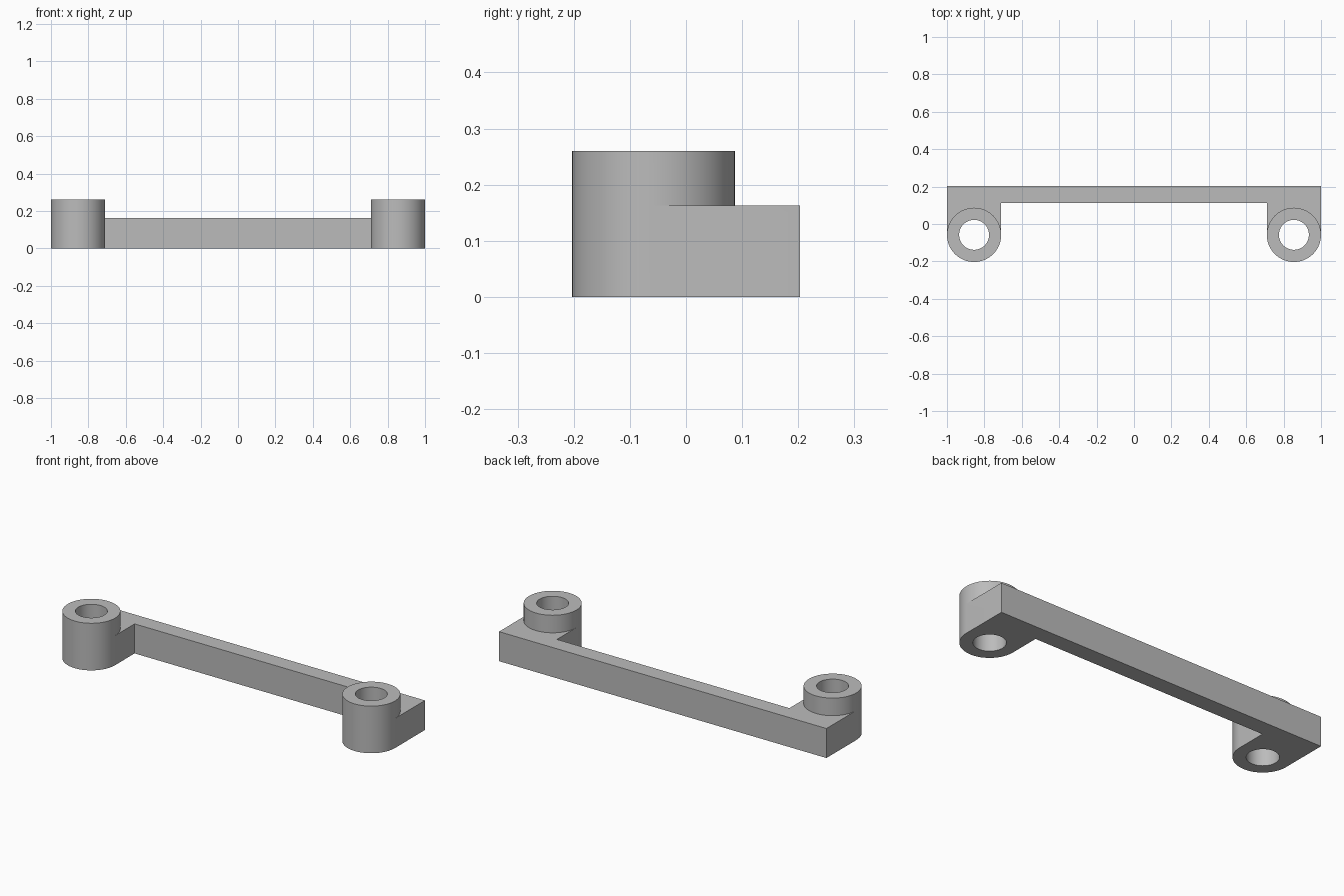
import bpy
import bmesh
from math import pi, cos, sin, radians

cube = bpy.data.objects.get("Cube")
if cube:
    bpy.data.objects.remove(cube)

# Main dimensions
BOSS_X, BOSS_Y = 0.855, -0.058
BOSS_R, BORE_R = 0.145, 0.08
BACK, BAR_FRONT = 0.203, 0.112
PLATE_H, BOSS_H = 0.163, 0.26
STEPS = 64


def arc(cx, radius, start, end, steps):
    return [(cx + radius * cos(start + (end - start) * i / steps),
             BOSS_Y + radius * sin(start + (end - start) * i / steps))
            for i in range(steps + 1)]


def circle(cx, radius):
    return arc(cx, radius, 0, 2 * pi, STEPS)[:-1]


def plate_outline(end):
    """U-shaped bracket; its tips follow the boss circle from pi to end."""
    left = arc(-BOSS_X, BOSS_R, pi, end, STEPS // 2)
    right = arc(BOSS_X, BOSS_R, pi, end, STEPS // 2)
    return ([(1, BACK), (-1, BACK)] + left +
            [(BOSS_R - BOSS_X, BAR_FRONT), (BOSS_X - BOSS_R, BAR_FRONT)] + right)


def wall(bm, loop, low, high):
    bottom = [bm.verts.new((x, y, low)) for x, y in loop]
    top = [bm.verts.new((x, y, high)) for x, y in loop]
    for i in range(len(loop)):
        j = (i + 1) % len(loop)
        bm.faces.new((bottom[i], bottom[j], top[j], top[i]))


def cap(bm, loops, z):
    edges = []
    for loop in loops:
        verts = [bm.verts.new((x, y, z)) for x, y in loop]
        edges += [bm.edges.new((verts[i - 1], verts[i])) for i in range(len(verts))]
    bmesh.ops.triangle_fill(bm, edges=edges, use_beauty=True, normal=(0, 0, 1))


bm = bmesh.new()

# Flat bracket body with rounded tips
outer = plate_outline(2 * pi)
wall(bm, outer, 0, PLATE_H)
cap(bm, [outer] + [circle(s * BOSS_X, BORE_R) for s in (-1, 1)], 0)
cap(bm, [plate_outline(0)], PLATE_H)

# Raised bosses with through bores
for side in (-1, 1):
    rim, bore = circle(side * BOSS_X, BOSS_R), circle(side * BOSS_X, BORE_R)
    wall(bm, rim, PLATE_H, BOSS_H)
    wall(bm, bore, 0, BOSS_H)
    cap(bm, [rim, bore], BOSS_H)

# Weld into one closed solid
bmesh.ops.remove_doubles(bm, verts=bm.verts, dist=0.0005)
bmesh.ops.recalc_face_normals(bm, faces=bm.faces)
mesh = bpy.data.meshes.new("mounting_bracket")
bm.to_mesh(mesh)
bm.free()
bracket = bpy.data.objects.new("mounting_bracket", mesh)
bpy.context.collection.objects.link(bracket)

# Plain grey material
grey = bpy.data.materials.new("plain_grey")
grey.use_nodes = True
color = (0.5, 0.5, 0.5, 1)
grey.diffuse_color = color
grey.node_tree.nodes["Principled BSDF"].inputs["Base Color"].default_value = color
mesh.materials.append(grey)

bpy.context.view_layer.objects.active = bracket
bracket.select_set(True)
bpy.ops.object.shade_smooth_by_angle(angle=radians(30))
